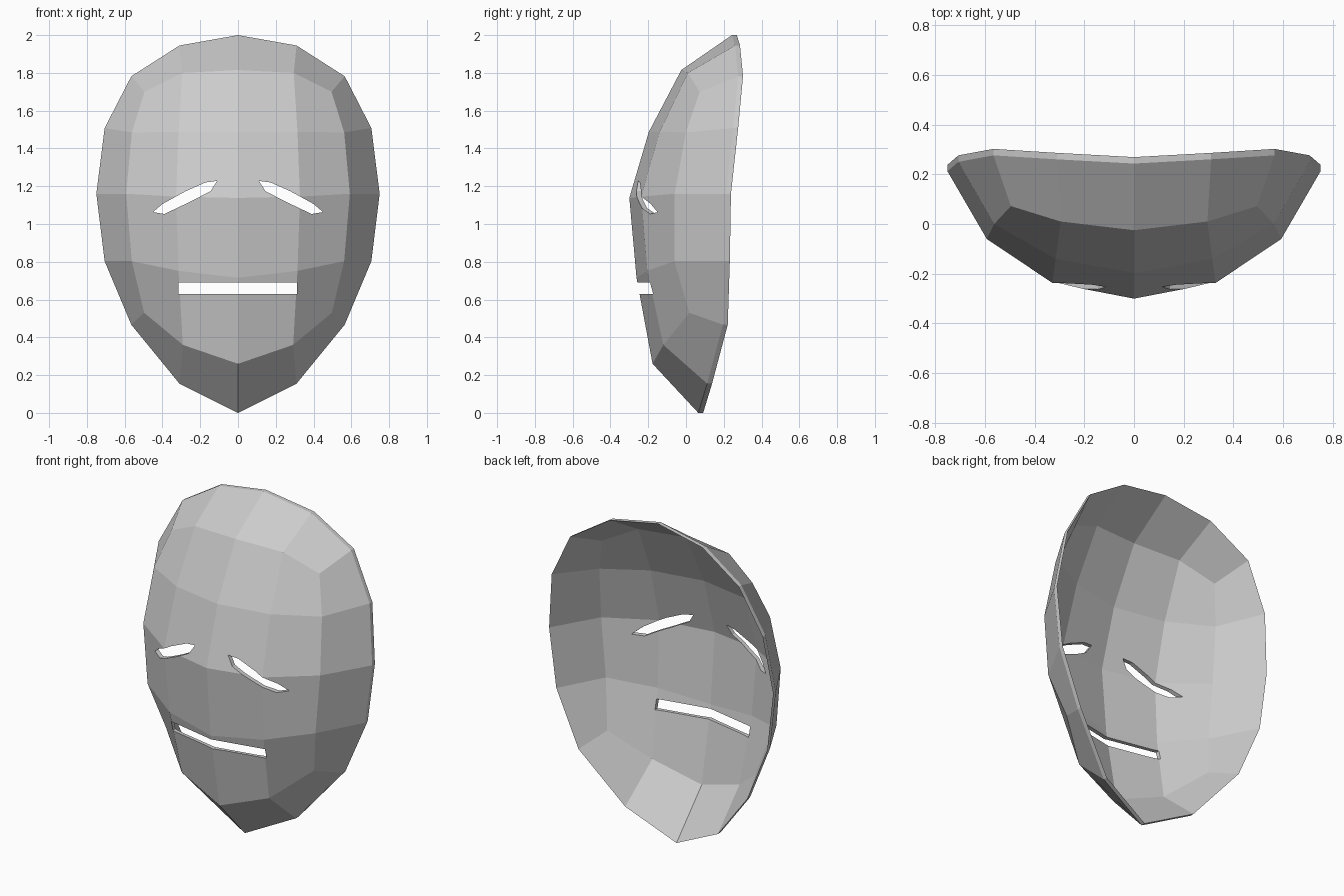
import bpy, bmesh

if "Cube" in bpy.data.objects:
    bpy.data.objects.remove(bpy.data.objects["Cube"])

THICK = 0.026

# Right half of the face: rows from forehead to chin, columns from centre to side (x, y, z)
GRID = [
    [(0, -0.025, 1.815), (0.295, 0.01, 1.80), (0.495, 0.072, 1.70)],
    [(0, -0.197, 1.487), (0.315, -0.14, 1.487), (0.562, 0.0, 1.485)],
    [(0, -0.30, 1.138), (0.328, -0.237, 1.145), (0.592, -0.06, 1.16)],
    [(0, -0.262, 0.715), (0.315, -0.205, 0.752), (0.562, -0.062, 0.803)],
    [(0, -0.177, 0.26), (0.292, -0.12, 0.36), (0.497, 0.018, 0.53)],
]
# Front edge of the rim, from crown to chin tip
RIM = [(0, 0.243, 2.0), (0.31, 0.26, 1.945), (0.565, 0.276, 1.782), (0.706, 0.25, 1.508),
       (0.75, 0.212, 1.16), (0.706, 0.206, 0.803), (0.565, 0.195, 0.467),
       (0.31, 0.112, 0.155), (0, 0.065, 0)]
# Outlines of the openings (x, z)
EYE = [(0.111, 1.228), (0.172, 1.22), (0.28, 1.172), (0.40, 1.106),
       (0.45, 1.063), (0.39, 1.053), (0.255, 1.117), (0.145, 1.174)]
MOUTH = [(-0.315, 0.63), (0.313, 0.63), (0.313, 0.69), (-0.315, 0.69)]


def make_object(name, bm):
    me = bpy.data.meshes.new(name)
    bm.to_mesh(me)
    bm.free()
    ob = bpy.data.objects.new(name, me)
    bpy.context.collection.objects.link(ob)
    return ob


def mirror(ob):
    m = ob.modifiers.new("Mirror", 'MIRROR')
    m.use_axis[0] = True
    m.merge_threshold = 0.0005


def prism(name, outline):
    """Hidden cutter: an outline extruded along y."""
    bm = bmesh.new()
    f = bm.faces.new([bm.verts.new((x, -0.6, z)) for x, z in outline])
    new = bmesh.ops.extrude_face_region(bm, geom=[f])["geom"]
    bmesh.ops.translate(bm, vec=(0, 1.2, 0),
                        verts=[v for v in new if isinstance(v, bmesh.types.BMVert)])
    bmesh.ops.recalc_face_normals(bm, faces=bm.faces[:])
    ob = make_object(name, bm)
    ob.hide_render = True
    return ob


# Mask shell: front skin, back skin and rim wall
bm = bmesh.new()
rims = []
for offset in (0, THICK):
    def vert(p):
        return bm.verts.new((p[0], p[1] + offset, p[2]))
    g = [[vert(p) for p in row] for row in GRID]
    rim = [vert(p) for p in RIM]
    border = g[0] + [g[r][2] for r in (1, 2, 3)] + g[4][::-1]
    quads = [(g[r][c], g[r + 1][c], g[r + 1][c + 1], g[r][c + 1])
             for r in range(4) for c in range(2)]
    quads += [(border[i], border[i + 1], rim[i + 1], rim[i]) for i in range(8)]
    for q in quads:
        bm.faces.new(q[::-1] if offset else q)
    rims.append(rim)
front, back = rims
for i in range(8):
    bm.faces.new((front[i], front[i + 1], back[i + 1], back[i]))
mask = make_object("mask", bm)
mirror(mask)

# Eye and mouth openings
eyes = prism("eye_cutter", EYE)
mirror(eyes)
mouth = prism("mouth_cutter", MOUTH)
for cutter in (eyes, mouth):
    b = mask.modifiers.new(cutter.name, 'BOOLEAN')
    b.operation = 'DIFFERENCE'
    b.solver = 'EXACT'
    b.object = cutter

# Apply everything and drop the cutters
bpy.context.view_layer.objects.active = mask
for m in list(mask.modifiers):
    bpy.ops.object.modifier_apply(modifier=m.name)
for cutter in (eyes, mouth):
    bpy.data.objects.remove(cutter)
